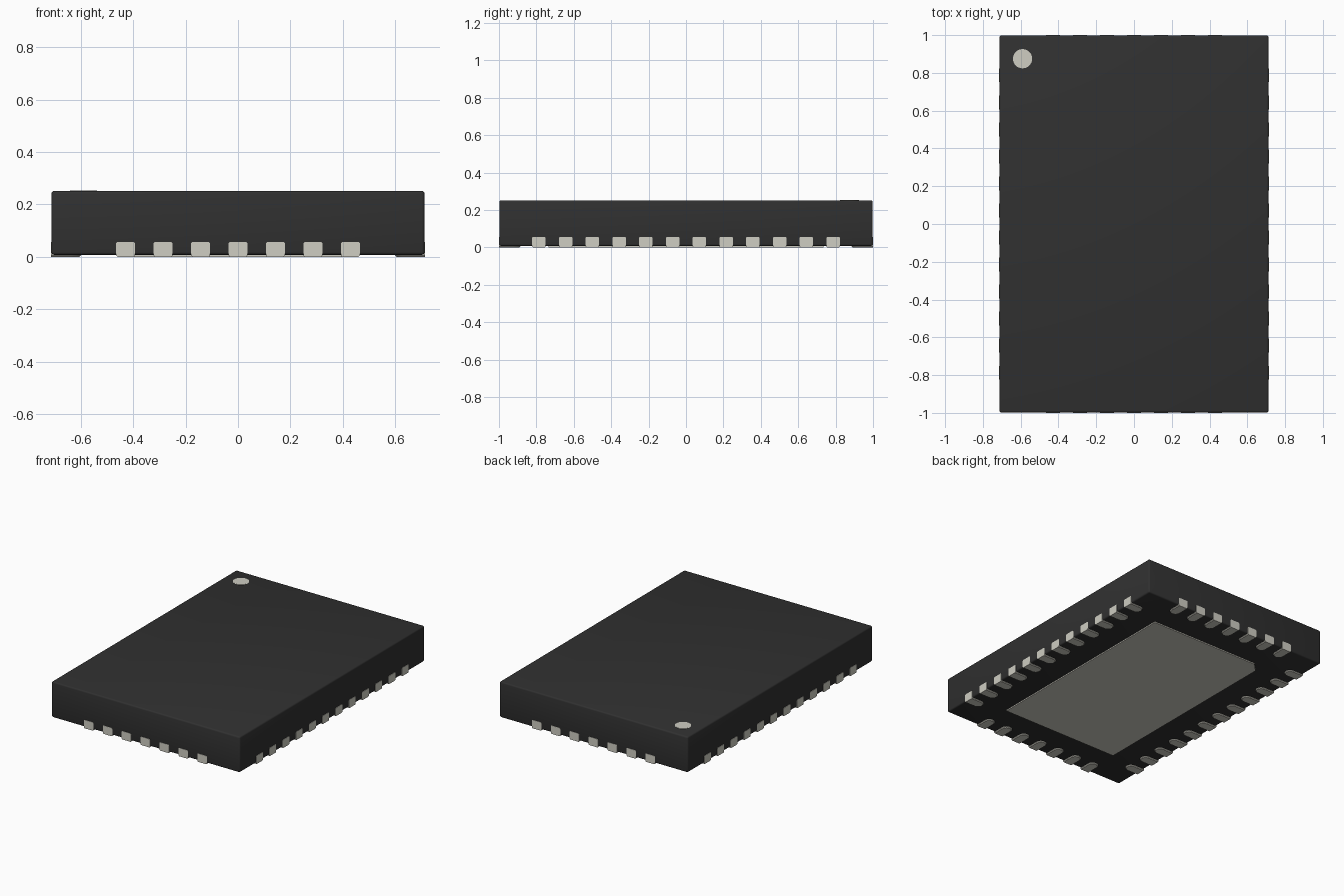
import bpy, bmesh
from math import cos, sin, pi
from mathutils import Matrix

cube = bpy.data.objects.get("Cube")
if cube:
    bpy.data.objects.remove(cube, do_unlink=True)

HALF_X, HALF_Y, TOP, BASE = 0.714, 1.0, 0.252, 0.008
PITCH, LEAD_W, LEAD_L, LEAD_H = 0.143, 0.072, 0.114, 0.057


def material(name, color):
    mat = bpy.data.materials.new(name)
    mat.use_nodes = True
    mat.diffuse_color = (*color, 1)
    bsdf = mat.node_tree.nodes["Principled BSDF"]
    bsdf.inputs["Base Color"].default_value = (*color, 1)
    bsdf.inputs["Roughness"].default_value = 0.6
    return mat


charcoal = material("charcoal plastic", (0.03, 0.03, 0.03))
metal = material("pale tin", (0.62, 0.61, 0.54))


def prism(name, outline, z0, z1, mat, bevel=0, segments=1, pick=lambda e: True):
    """Extrude a plan outline from z0 to z1 and bevel the picked edges."""
    bm = bmesh.new()
    face = bm.faces.new([bm.verts.new((x, y, z0)) for x, y in outline])
    new = bmesh.ops.extrude_face_region(bm, geom=[face])["geom"]
    bmesh.ops.translate(bm, vec=(0, 0, z1 - z0),
                        verts=[v for v in new if isinstance(v, bmesh.types.BMVert)])
    bmesh.ops.recalc_face_normals(bm, faces=bm.faces)
    if bevel:
        bmesh.ops.bevel(bm, geom=[e for e in bm.edges if pick(e)], offset=bevel,
                        segments=segments, profile=0.5, affect='EDGES')
    mesh = bpy.data.meshes.new(name)
    bm.to_mesh(mesh)
    bm.free()
    mesh.materials.append(mat)
    return add(name, mesh)


def add(name, mesh):
    obj = bpy.data.objects.new(name, mesh)
    bpy.context.collection.objects.link(obj)
    return obj


def smooth(obj):
    bpy.ops.object.select_all(action='DESELECT')
    obj.select_set(True)
    bpy.context.view_layer.objects.active = obj
    bpy.ops.object.shade_smooth_by_angle(angle=pi / 5)


# Moulded body with softly rounded edges, a hair inside the lead faces
bx, by = HALF_X - 0.002, HALF_Y - 0.002
body = prism("package_body", [(-bx, -by), (bx, -by), (bx, by), (-bx, by)],
             BASE, TOP, charcoal, 0.01, 3)
smooth(body)

# Pin one dot on the top
dot = prism("pin_one_dot",
            [(-0.59 + 0.051 * cos(pi * i / 16), 0.875 + 0.051 * sin(pi * i / 16))
             for i in range(32)], TOP - 0.003, TOP + 0.0015, metal)
smooth(dot)

# Thermal pad underneath, with one clipped corner
px, py, clip = 0.443, 0.735, 0.06
prism("thermal_pad", [(-px, -py), (px, -py), (px, py), (-px + clip, py), (-px, py - clip)],
      0, BASE + 0.004, metal)

# One lead: flat outer end at local y = 0, rounded inner end
r = LEAD_W / 2
outline = [(-r, 0), (r, 0)] + [(r * cos(pi * i / 10), LEAD_L - r + r * sin(pi * i / 10))
                               for i in range(11)]


def is_long_rim(edge):
    a, b = (v.co for v in edge.verts)
    return abs(a.z - b.z) < 1e-6 and max(a.y, b.y) > 1e-6


lead = prism("lead", outline, 0, LEAD_H, metal, 0.005, 1, is_long_rim)
smooth(lead)
lead_mesh = lead.data
bpy.data.objects.remove(lead)

# Rows of leads on all four sides
for side, turn, count, reach in (("front", 0, 7, HALF_Y), ("left", 1, 12, HALF_X),
                                 ("back", 2, 7, HALF_Y), ("right", 3, 12, HALF_X)):
    for i in range(count):
        along = (i - (count - 1) / 2) * PITCH
        obj = add(f"{side}_lead_{i + 1}", lead_mesh)
        obj.matrix_world = (Matrix.Rotation(turn * pi / 2, 4, 'Z')
                            @ Matrix.Translation((along, -reach, 0)))
